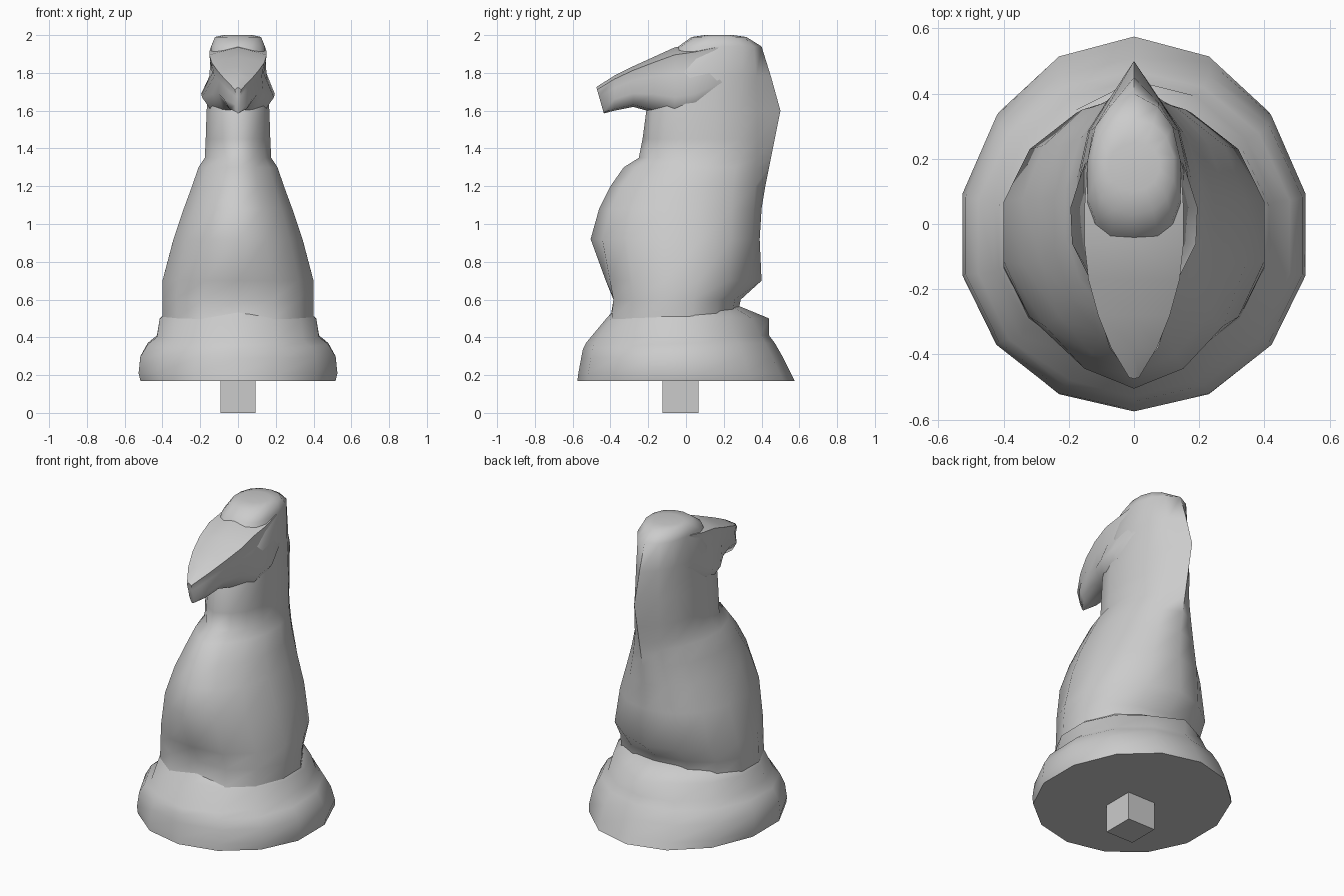
import bpy, bmesh, math
from mathutils import Vector


def finish(name, bm, angle=50):
    bmesh.ops.recalc_face_normals(bm, faces=bm.faces)
    me = bpy.data.meshes.new(name)
    bm.to_mesh(me)
    bm.free()
    ob = bpy.data.objects.new(name, me)
    bpy.context.collection.objects.link(ob)
    bpy.ops.object.select_all(action='DESELECT')
    ob.select_set(True)
    bpy.context.view_layer.objects.active = ob
    if angle:
        bpy.ops.object.shade_smooth_by_angle(angle=math.radians(angle))
    return ob


def loft(name, rings, angle=50):
    bm = bmesh.new()
    loops = [[bm.verts.new(p) for p in r] for r in rings]
    n = len(loops[0])
    for a, b in zip(loops, loops[1:]):
        for i in range(n):
            j = (i + 1) % n
            bm.faces.new((a[i], a[j], b[j], b[i]))
    bm.faces.new(loops[0])
    bm.faces.new(loops[-1])
    return finish(name, bm, angle)


def power(v, n):
    return math.copysign(abs(v) ** (2 / n), v)


def level(z, front, back, half, mid, nf, nb, keel=0.0, ridge=0.0, tilt=0.0, sides=14):
    """Horizontal section: rounded in front and back of its widest line."""
    pts = []
    for i in range(sides):
        t = 2 * math.pi * i / sides + math.pi / 2
        c, s = round(math.cos(t), 6), round(math.sin(t), 6)
        n = nb if s > 0 else nf
        y = mid + power(s, n) * ((back - mid) if s > 0 else (mid - front))
        if i == 0:
            y += ridge
        if i == sides // 2:
            y -= keel
        pts.append((half * power(c, n), y, z + tilt * min(s, 0)))
    return pts


# Rounded plinth, low in front with a raised back ledge
base = [
    (0.17, -0.575, 0.575, 0.53, -0.04, 2, 2),
    (0.21, -0.57, 0.555, 0.54, -0.04, 2, 2),
    (0.30, -0.555, 0.51, 0.53, -0.04, 2, 2, 0, 0, 0.01),
    (0.37, -0.545, 0.47, 0.49, -0.04, 2, 2, 0, 0, 0.03),
    (0.41, -0.53, 0.44, 0.44, -0.04, 2, 2, 0, 0, 0.04),
    (0.50, -0.44, 0.39, 0.425, -0.04, 2, 2, -0.01, 0.05, 0.01),
    (0.57, -0.38, 0.27, 0.34, -0.04, 2, 2, -0.02),
]
loft("plinth", [level(*r) for r in base])

# Chest, neck and mane in one tapering loft
body = [
    (0.38, -0.47, 0.27, 0.40, -0.04, 2.1, 2.1, -0.02),
    (0.50, -0.43, 0.27, 0.41, -0.04, 2.1, 2.1, -0.03),
    (0.60, -0.42, 0.29, 0.41, -0.04, 2.1, 2.1, -0.04),
    (0.70, -0.445, 0.38, 0.41, -0.02, 2, 2, -0.02, 0.02),
    (0.92, -0.49, 0.39, 0.35, -0.02, 2, 2.1, 0.015),
    (1.08, -0.44, 0.40, 0.295, -0.02, 2, 2, 0.02),
    (1.20, -0.38, 0.41, 0.25, 0.0, 1.9, 1.9, 0.02, 0.01),
    (1.30, -0.30, 0.41, 0.215, 0.03, 1.9, 1.9, 0.03, 0.03),
    (1.35, -0.22, 0.41, 0.18, 0.06, 2.1, 2.1, 0.03, 0.04),
    (1.45, -0.21, 0.41, 0.175, 0.06, 2.2, 2.2, 0.02, 0.06),
    (1.60, -0.20, 0.41, 0.17, 0.06, 2.2, 2.2, 0.01, 0.09),
    (1.78, -0.12, 0.40, 0.155, 0.08, 2.4, 2.3, 0, 0.05),
    (1.94, -0.04, 0.38, 0.145, 0.12, 2.4, 2.5, 0, 0.02),
    (1.99, 0.03, 0.32, 0.125, 0.17, 2.2, 2.2),
    (2.00, 0.10, 0.25, 0.08, 0.18, 2, 2),
]
loft("body_and_neck", [level(*r) for r in body], 60)


def slice_y(y, low, high, half, jaw, lean=0.0):
    """Upright head section: half-widths given at the brow and the jaw."""
    h = high - low
    right = [(jaw * 0.6, 0.05), (jaw, 0.33), (half * 0.9, 0.65), (half, 0.9)]
    outline = [(0, 0)] + right + [(0, 1)] + [(-x, v) for x, v in reversed(right)]
    return [(x, y + lean * (v - 0.5), low + v * h) for x, v in outline]


# Wedge-shaped head with wide cheeks and a pointed nose
head = [
    (-0.455, 1.585, 1.725, 0.015, 0.015, -0.04),
    (-0.38, 1.60, 1.785, 0.07, 0.075),
    (-0.28, 1.62, 1.835, 0.11, 0.105),
    (-0.17, 1.59, 1.885, 0.14, 0.135),
    (-0.06, 1.54, 1.935, 0.152, 0.19),
    (0.05, 1.56, 1.95, 0.152, 0.195),
    (0.16, 1.62, 1.97, 0.145, 0.16),
    (0.24, 1.68, 1.96, 0.13, 0.13),
]
loft("head", [slice_y(*r) for r in head], 60)

# Square mounting peg
bm = bmesh.new()
bmesh.ops.create_cube(bm, size=1)
for v in bm.verts:
    v.co = Vector((v.co.x * 0.185, v.co.y * 0.19 - 0.03, v.co.z * 0.2 + 0.1))
finish("peg", bm, 0)
